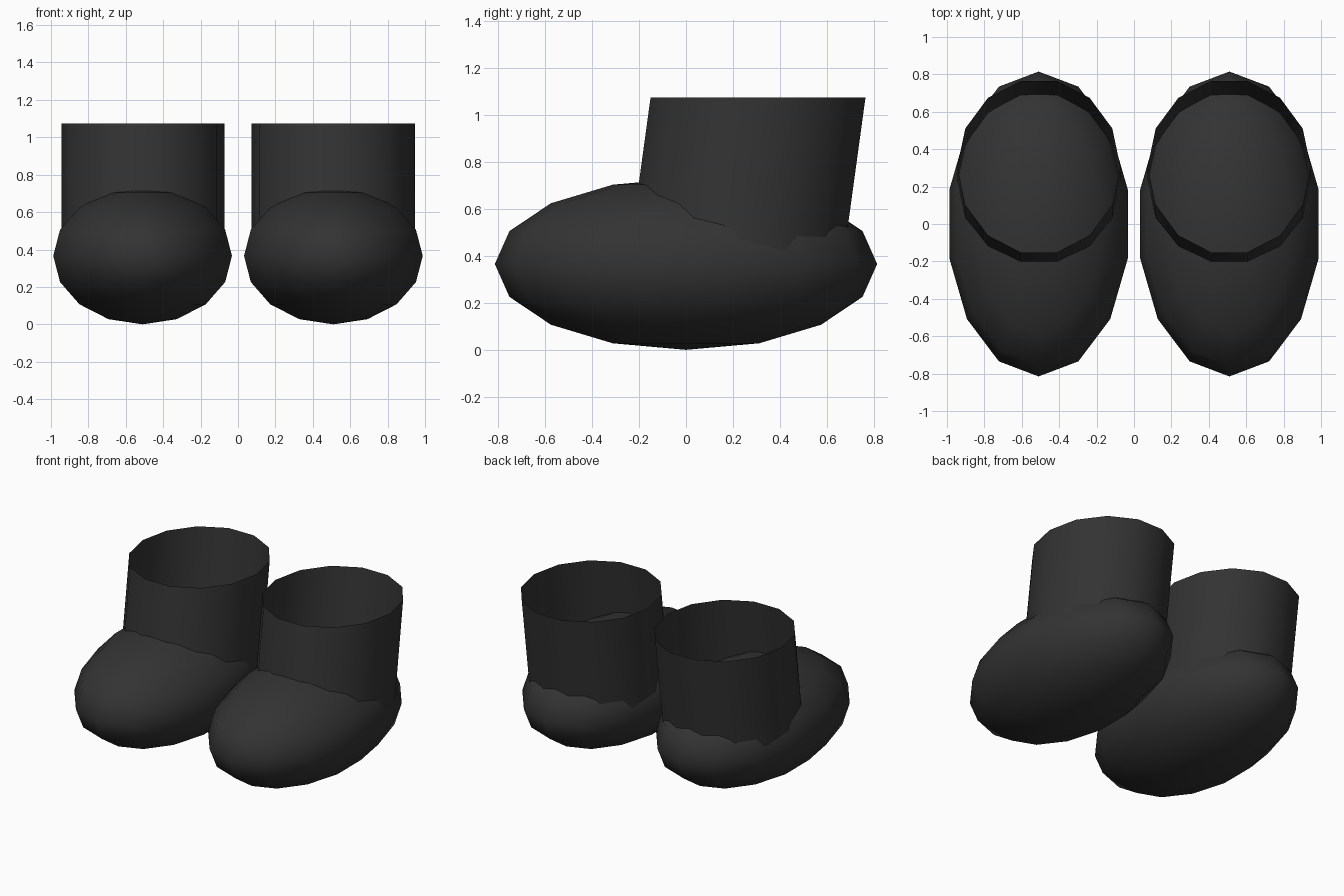
import bpy, bmesh, math
from mathutils import Matrix

if "Cube" in bpy.data.objects:
    bpy.data.objects.remove(bpy.data.objects["Cube"])

SIDES = 14

rubber = bpy.data.materials.new("charcoal")
rubber.diffuse_color = (0.033, 0.033, 0.033, 1)
rubber.use_nodes = True
rubber.node_tree.nodes["Principled BSDF"].inputs["Base Color"].default_value = rubber.diffuse_color


def finish(bm, name):
    for f in bm.faces:
        f.smooth = True
    mesh = bpy.data.meshes.new(name)
    bm.to_mesh(mesh)
    bm.free()
    mesh.materials.append(rubber)
    obj = bpy.data.objects.new(name, mesh)
    bpy.context.collection.objects.link(obj)
    return obj


def foot(name, cx):
    # Rounded shoe body: a stretched low-poly sphere
    bm = bmesh.new()
    bmesh.ops.create_uvsphere(bm, u_segments=SIDES, v_segments=8, radius=1)
    bm.transform(Matrix.Translation((cx, 0, 0.366)) @
                 Matrix.Diagonal((0.49, 0.815, 0.366, 1)))
    return finish(bm, name)


def shaft(name, cx):
    # Open tube leaning backwards, with a level rim; its base is hidden in the foot
    bm = bmesh.new()
    rings = []
    for z in (0.36, 1.075):
        cy = 0.307 + 0.137 * (z - 1.075)
        rings.append([bm.verts.new((cx + 0.436 * math.cos(a),
                                    cy + 0.47 * math.sin(a), z))
                      for a in (2 * math.pi * i / SIDES for i in range(SIDES))])
    low, top = rings
    for i in range(SIDES):
        j = (i + 1) % SIDES
        bm.faces.new((low[i], low[j], top[j], top[i]))
    return finish(bm, name)


for side, sign in (("left", -1), ("right", 1)):
    foot(side + "_boot_foot", sign * 0.51)
    shaft(side + "_boot_shaft", sign * 0.509)
